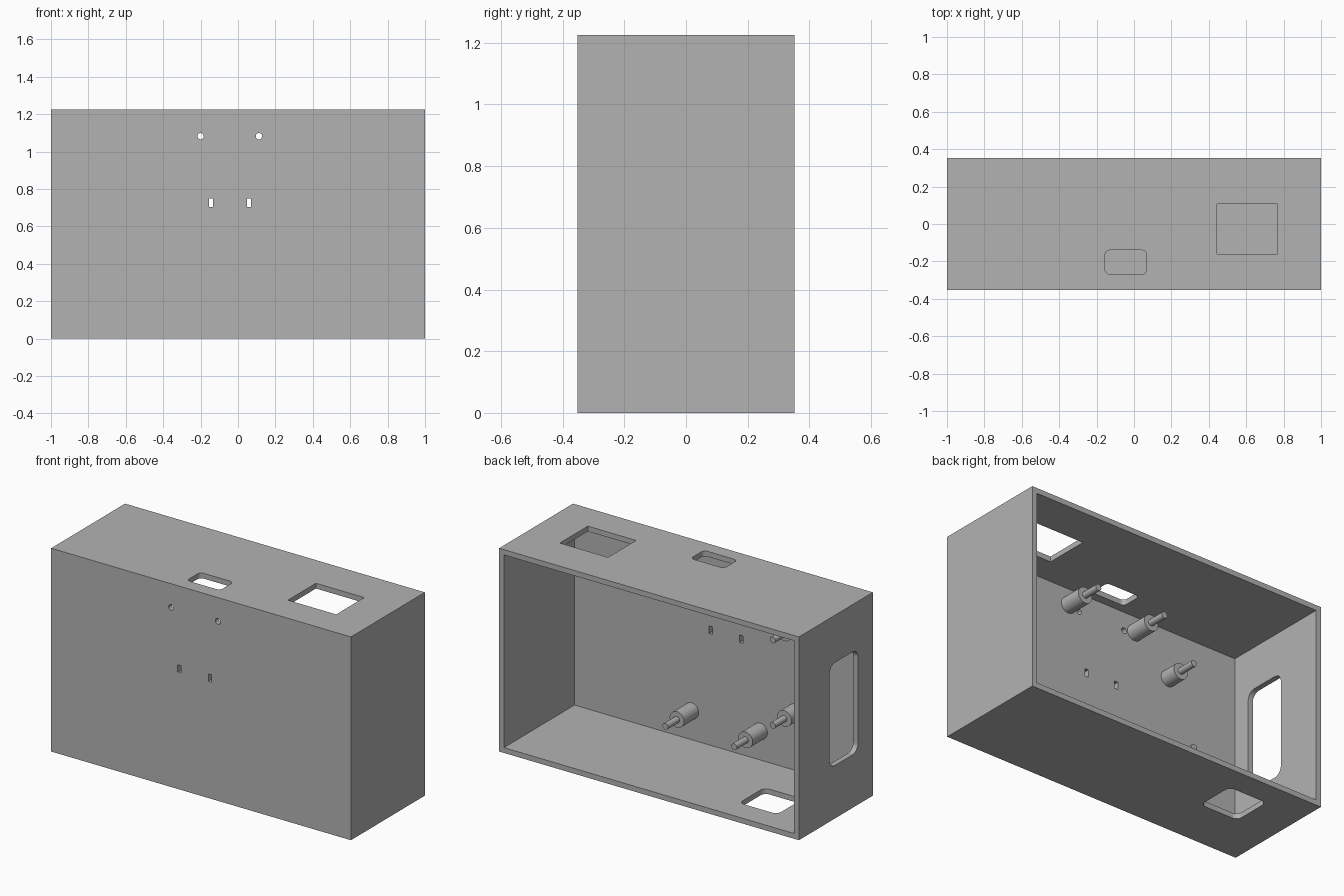
import bpy
import bmesh
from math import radians
from mathutils import Matrix, Vector

cube = bpy.data.objects.get("Cube")
if cube:
    bpy.data.objects.remove(cube, do_unlink=True)

grey = bpy.data.materials.new("mid_grey")
grey.use_nodes = True
grey.diffuse_color = (0.45, 0.45, 0.45, 1)
grey.node_tree.nodes["Principled BSDF"].inputs["Base Color"].default_value = grey.diffuse_color

HALF_DEPTH, HEIGHT, WALL = 0.352, 1.226, 0.032
INNER_FRONT = WALL - HALF_DEPTH


def make_object(name, bm):
    mesh = bpy.data.meshes.new(name)
    bm.to_mesh(mesh)
    bm.free()
    mesh.materials.append(grey)
    obj = bpy.data.objects.new(name, mesh)
    bpy.context.collection.objects.link(obj)
    return obj


def block(name, low, high, axis=0, radius=0):
    """Box between two corners; edges along the axis may be rounded."""
    low, high = Vector(low), Vector(high)
    bm = bmesh.new()
    bmesh.ops.create_cube(bm, size=1, matrix=Matrix.LocRotScale(
        (low + high) / 2, None, high - low))
    if radius:
        edges = [e for e in bm.edges
                 if abs((e.verts[0].co - e.verts[1].co).normalized()[axis]) > 0.9]
        bmesh.ops.bevel(bm, geom=edges, offset=radius, segments=6,
                        profile=0.5, affect='EDGES')
    return make_object(name, bm)


def add_rod(bm, x, z, y0, y1, radius, sides=32):
    """Cylinder running front to back."""
    place = Matrix.Translation((x, (y0 + y1) / 2, z)) @ Matrix.Rotation(radians(90), 4, 'X')
    bmesh.ops.create_cone(bm, cap_ends=True, segments=sides, radius1=radius,
                          radius2=radius, depth=y1 - y0, matrix=place)


def cut(target, cutter):
    mod = target.modifiers.new("cut", 'BOOLEAN')
    mod.operation = 'DIFFERENCE'
    mod.solver = 'EXACT'
    mod.object = cutter
    bpy.context.view_layer.objects.active = target
    bpy.ops.object.modifier_apply(modifier=mod.name)
    bpy.data.objects.remove(cutter, do_unlink=True)


# Case: open at the back
case = block("case", (-1, -HALF_DEPTH, 0), (1, HALF_DEPTH, HEIGHT))
cut(case, block("cavity", (WALL - 1, INNER_FRONT, WALL), (1 - WALL, 0.5, HEIGHT - WALL)))

# Openings in the top, floor and right wall
cut(case, block("top_window", (0.445, -0.16, 1.1), (0.767, 0.107, 1.3)))
cut(case, block("top_slot", (-0.155, -0.268, 1.1), (0.068, -0.14, 1.3), 2, 0.025))
cut(case, block("floor_slot", (-0.75, -0.04, -0.1), (-0.495, 0.2, 0.1), 2, 0.035))
cut(case, block("side_slot", (-1.1, -0.21, 0.32), (-0.9, 0.06, 0.94), 0, 0.05))

# Small holes through the front
for x in (-0.145, 0.059):
    cut(case, block("front_slit", (x - 0.011, -0.5, 0.704), (x + 0.011, -0.25, 0.749)))
for x in (-0.2, 0.112):
    bm = bmesh.new()
    add_rod(bm, x, 1.082, -0.5, -0.25, 0.017, 24)
    cut(case, make_object("front_hole", bm))

# Standoffs with thin pins inside the front wall: x, z, standoff length
pegs = [(x, z, 0.14) for x in (0.187, -0.271) for z in (0.207, 1.094)]
pegs += [(-0.505, z, 0.105) for z in (0.385, 0.9)]
for x, z, length in pegs:
    bm = bmesh.new()
    shoulder = INNER_FRONT + length
    add_rod(bm, x, z, INNER_FRONT - 0.005, shoulder, 0.048)
    add_rod(bm, x, z, shoulder - 0.005, shoulder + 0.11, 0.019)
    peg = make_object("standoff", bm)
    bpy.ops.object.select_all(action='DESELECT')
    peg.select_set(True)
    bpy.context.view_layer.objects.active = peg
    bpy.ops.object.shade_smooth_by_angle(angle=radians(30))
